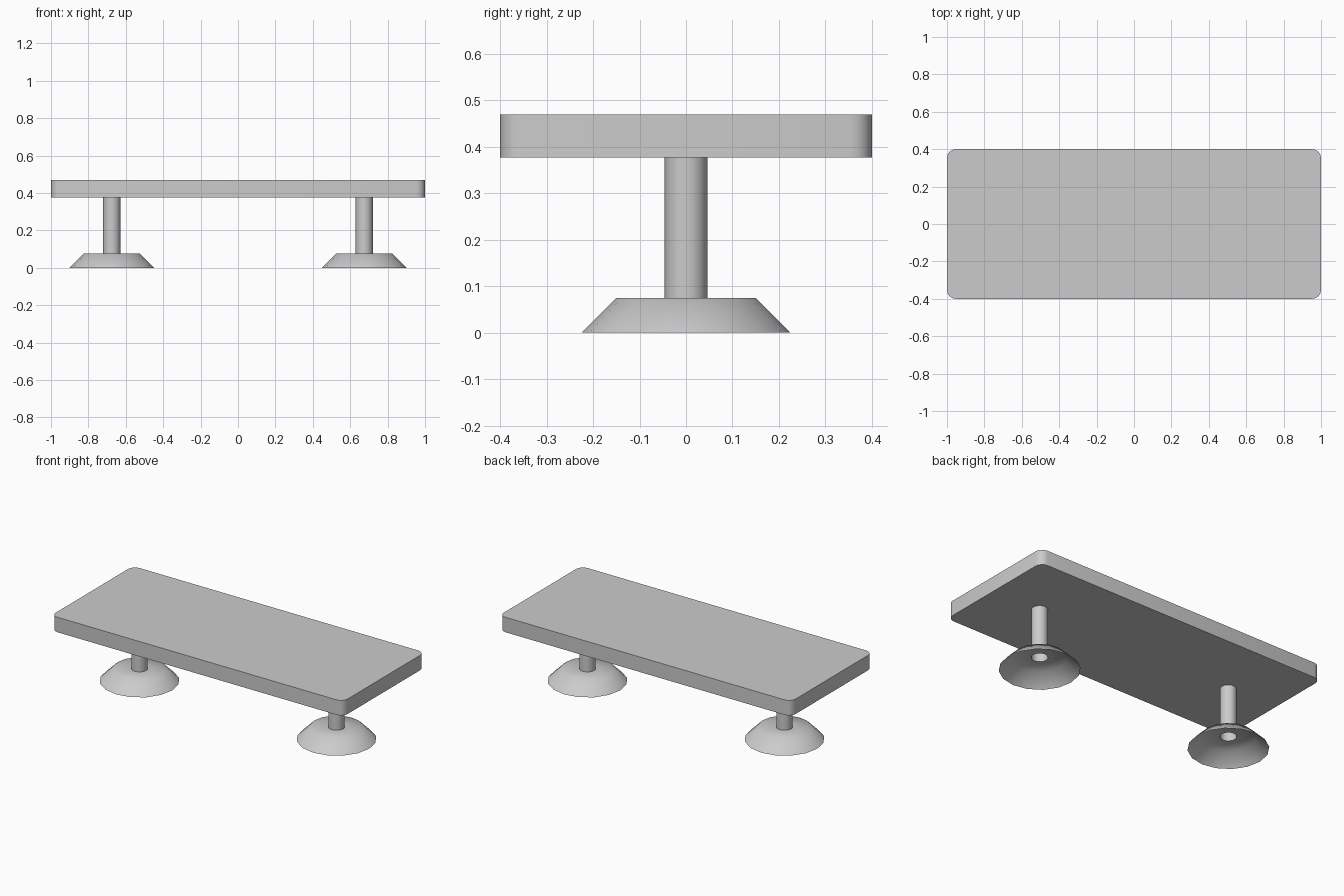
import bpy, bmesh, math

cube = bpy.data.objects.get("Cube")
if cube:
    bpy.data.objects.remove(cube, do_unlink=True)

grey = bpy.data.materials.new("light_grey")
grey.use_nodes = True
colour = (0.6, 0.6, 0.6, 1)
grey.diffuse_color = colour
grey.node_tree.nodes["Principled BSDF"].inputs["Base Color"].default_value = colour

SIDES = 16
SLAB_BOTTOM, SLAB_TOP = 0.377, 0.47
FOOT_TOP = 0.075
LEG_RADIUS = 0.046


def add_object(name, bm, smooth_angle):
    bmesh.ops.recalc_face_normals(bm, faces=bm.faces)
    mesh = bpy.data.meshes.new(name)
    bm.to_mesh(mesh)
    bm.free()
    mesh.materials.append(grey)
    obj = bpy.data.objects.new(name, mesh)
    bpy.context.collection.objects.link(obj)
    bpy.ops.object.select_all(action='DESELECT')
    obj.select_set(True)
    bpy.context.view_layer.objects.active = obj
    bpy.ops.object.shade_smooth_by_angle(angle=math.radians(smooth_angle))
    return obj


def lathe(name, profile, x, smooth_angle):
    """Open shell turned around a vertical axis at x."""
    bm = bmesh.new()
    rings = [[bm.verts.new((x + r * math.cos(math.tau * i / SIDES),
                            r * math.sin(math.tau * i / SIDES), z))
              for i in range(SIDES)] for r, z in profile]
    for low, high in zip(rings, rings[1:]):
        for i in range(SIDES):
            j = (i + 1) % SIDES
            bm.faces.new((low[i], low[j], high[j], high[i]))
    add_object(name, bm, smooth_angle)


# Slab with rounded vertical corners
bm = bmesh.new()
bmesh.ops.create_cube(bm, size=1)
for v in bm.verts:
    v.co.x *= 2
    v.co.y *= 0.8
    v.co.z = SLAB_TOP if v.co.z > 0 else SLAB_BOTTOM
corners = [e for e in bm.edges if abs(e.verts[0].co.z - e.verts[1].co.z) > 0.01]
bmesh.ops.bevel(bm, geom=corners, offset=0.047, segments=4, profile=0.5,
                affect='EDGES')
add_object("bench_top", bm, 40)

# Hollow tube legs on flared, open-bottomed feet
for side, x in (("left", 0.675), ("right", -0.675)):
    lathe(side + "_leg", [(LEG_RADIUS, FOOT_TOP), (LEG_RADIUS, SLAB_BOTTOM)], x, 40)
    lathe(side + "_foot", [(0.225, 0), (0.15, FOOT_TOP), (LEG_RADIUS, FOOT_TOP)], x, 60)
